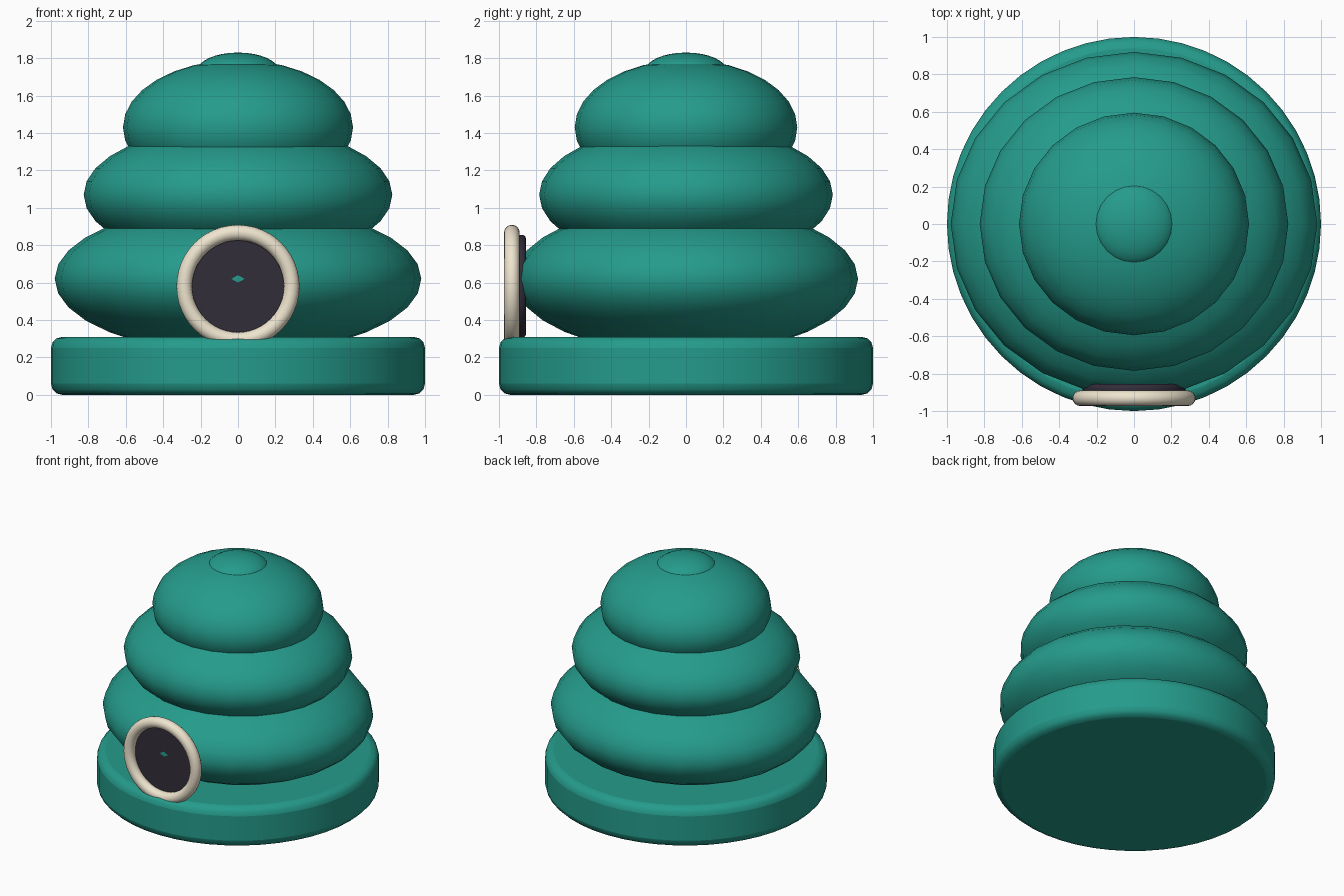
import bpy
from math import radians

if "Cube" in bpy.data.objects:
    bpy.data.objects.remove(bpy.data.objects["Cube"])


def material(name, rgb):
    m = bpy.data.materials.new(name)
    m.diffuse_color = (*rgb, 1.0)
    m.use_nodes = True
    m.node_tree.nodes["Principled BSDF"].inputs["Base Color"].default_value = m.diffuse_color
    return m


TEAL = material("teal", (0.018, 0.33, 0.26))
CREAM = material("cream", (0.86, 0.78, 0.62))
DARK = material("dark", (0.032, 0.026, 0.042))


def finish(name, mat, angle=40):
    ob = bpy.context.object
    ob.name = name
    ob.data.materials.append(mat)
    bpy.ops.object.transform_apply(location=False, rotation=True, scale=True)
    bpy.ops.object.shade_smooth_by_angle(angle=radians(angle))
    return ob


def disc(name, radius, depth, loc, rot, bevel, mat):
    bpy.ops.mesh.primitive_cylinder_add(vertices=48, radius=radius, depth=depth,
                                        location=loc, rotation=rot)
    ob = finish(name, mat)
    mod = ob.modifiers.new("rounded_rim", "BEVEL")
    mod.width = bevel
    mod.segments = 3
    mod.limit_method = "ANGLE"
    mod.angle_limit = radians(40)
    return ob


def dome(name, z, size):
    bpy.ops.mesh.primitive_uv_sphere_add(segments=24, ring_count=16, radius=1,
                                         location=(0, 0, z))
    bpy.context.object.scale = size
    return finish(name, TEAL, 60)


# Round base
disc("base", 1.0, 0.31, (0, 0, 0.155), (0, 0, 0), 0.06, TEAL)

# Stacked, slightly oval tiers and the small cap
dome("lower_tier", 0.62, (0.98, 0.92, 0.40))
dome("middle_tier", 1.07, (0.825, 0.785, 0.37))
dome("upper_tier", 1.43, (0.615, 0.595, 0.36))
dome("top_cap", 1.73, (0.22, 0.22, 0.10))

# Dark entrance with a cream ring around it
front = (radians(90), 0, 0)
disc("entrance", 0.275, 0.06, (0, -0.8855, 0.58), front, 0.02, DARK)
bpy.ops.mesh.primitive_torus_add(major_radius=0.287, minor_radius=0.042,
                                 major_segments=48, minor_segments=16,
                                 location=(0, -0.931, 0.58), rotation=front)
finish("entrance_ring", CREAM, 60)
